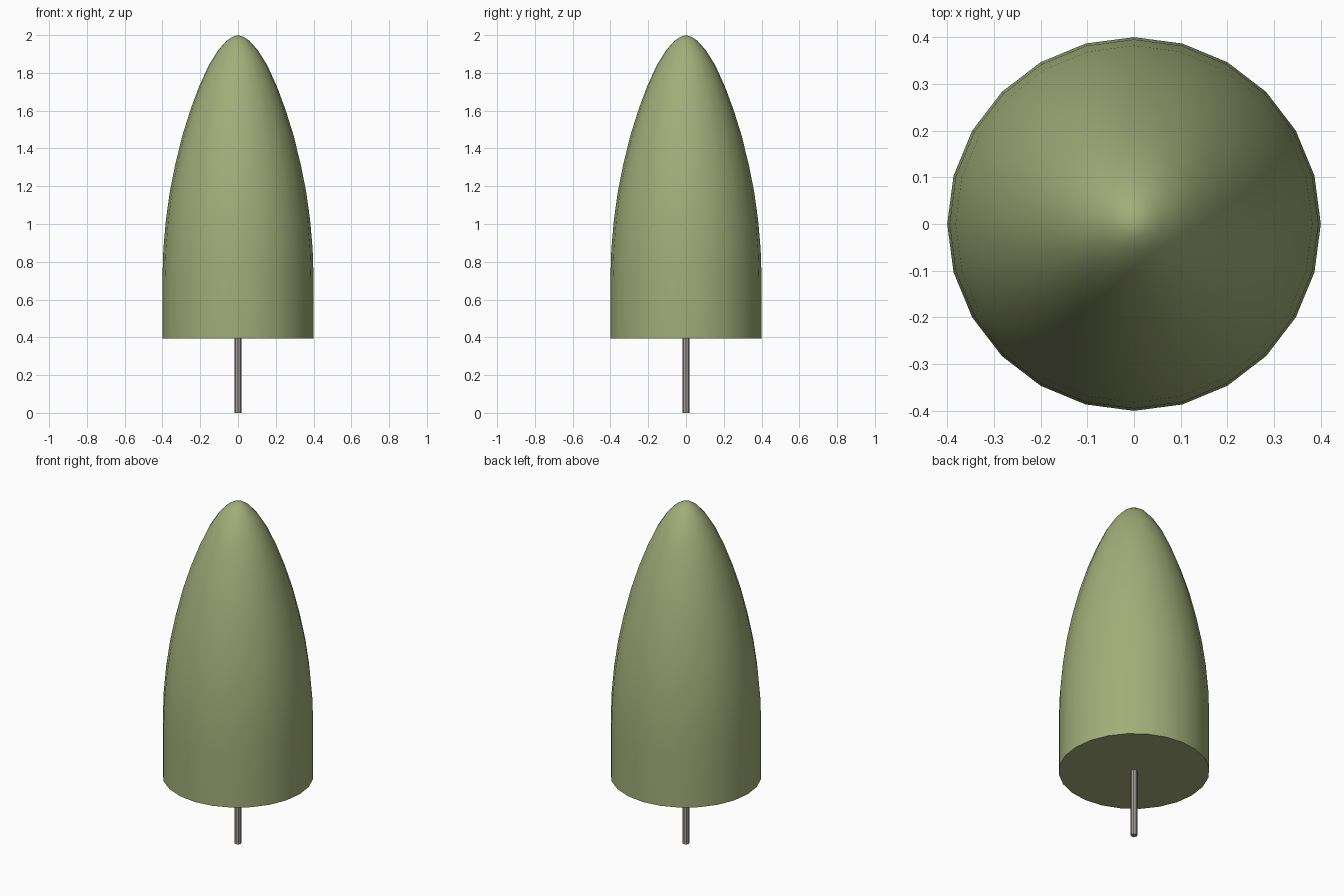
import bpy, bmesh
from math import radians, sin, cos, tau

if "Cube" in bpy.data.objects:
    bpy.data.objects.remove(bpy.data.objects["Cube"])


def material(name, colour):
    mat = bpy.data.materials.new(name)
    mat.diffuse_color = (*colour, 1)
    mat.use_nodes = True
    mat.node_tree.nodes["Principled BSDF"].inputs["Base Color"].default_value = mat.diffuse_color
    return mat


def lathe(name, profile, sides, mat):
    """Spin a (radius, height) profile around z; zero radius makes a tip, open ends are capped."""
    bm = bmesh.new()
    rings = []
    for r, z in profile:
        n = sides if r else 1
        rings.append([bm.verts.new((r * cos(tau * i / sides), r * sin(tau * i / sides), z))
                      for i in range(n)])
    for low, high in zip(rings, rings[1:]):
        for i in range(sides):
            j = (i + 1) % sides
            if len(high) == 1:
                bm.faces.new((low[i], low[j], high[0]))
            else:
                bm.faces.new((low[i], low[j], high[j], high[i]))
    bm.faces.new(rings[0][::-1])
    if len(rings[-1]) > 1:
        bm.faces.new(rings[-1])
    mesh = bpy.data.meshes.new(name)
    bm.to_mesh(mesh)
    bm.free()
    mesh.materials.append(mat)
    obj = bpy.data.objects.new(name, mesh)
    bpy.context.collection.objects.link(obj)
    bpy.ops.object.select_all(action='DESELECT')
    obj.select_set(True)
    bpy.context.view_layer.objects.active = obj
    bpy.ops.object.shade_smooth_by_angle(angle=radians(40))
    return obj


# Bullet-shaped crown
crown_profile = [(0.40, 0.393), (0.40, 0.72), (0.395, 0.87), (0.382, 1.02),
                 (0.361, 1.17), (0.331, 1.32), (0.294, 1.47), (0.25, 1.61),
                 (0.205, 1.73), (0.155, 1.84), (0.105, 1.92), (0.06, 1.97),
                 (0.03, 1.99), (0, 2.0)]
lathe("tree_crown", crown_profile, 24, material("foliage_green", (0.36, 0.42, 0.19)))

# Thin trunk
lathe("tree_trunk", [(0.018, 0), (0.018, 0.393)], 8, material("bark", (0.38, 0.35, 0.30)))
